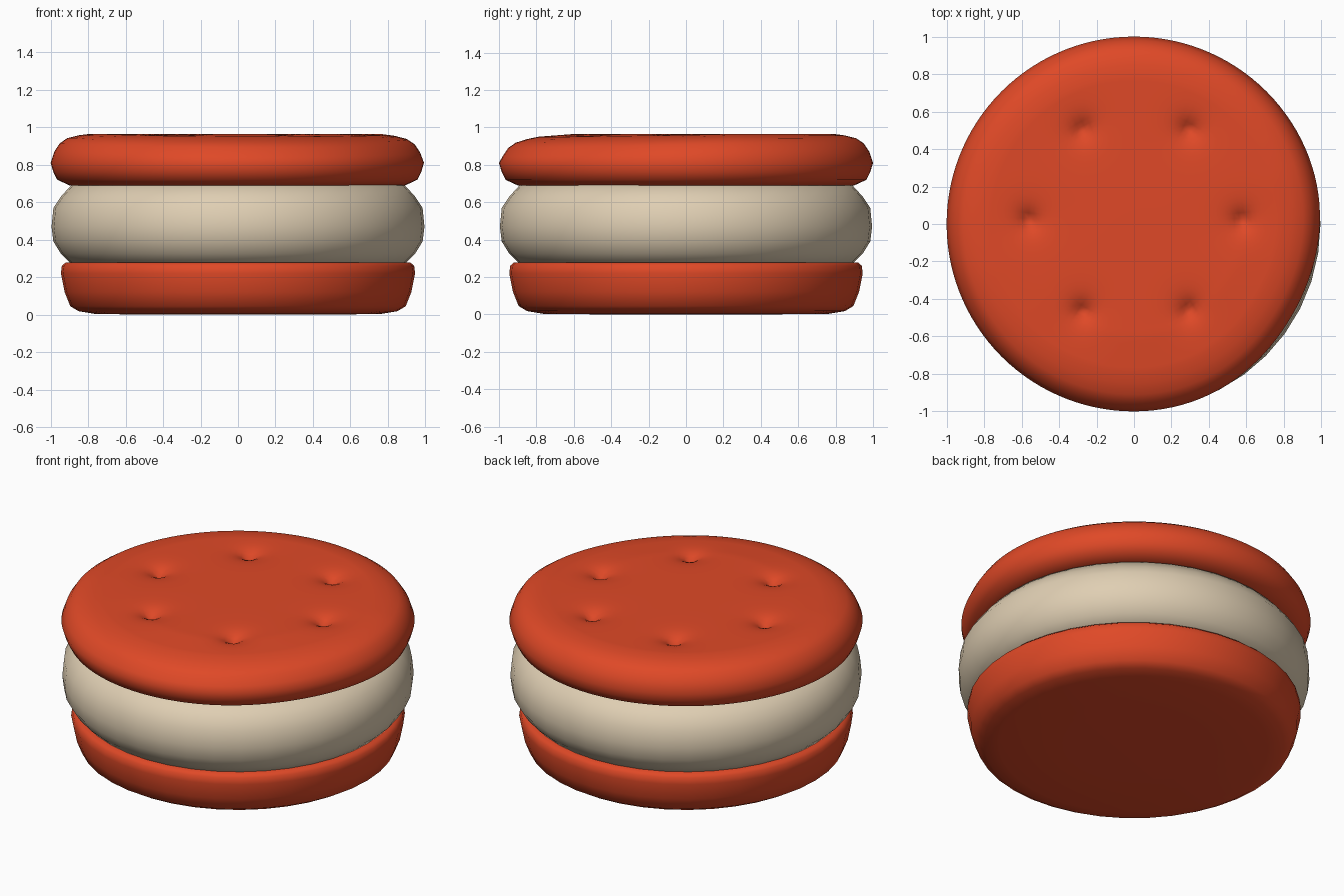
import bpy
import bmesh
from math import cos, sin, pi, exp, hypot, radians

if "Cube" in bpy.data.objects:
    bpy.data.objects.remove(bpy.data.objects["Cube"], do_unlink=True)


def make_material(name, colour):
    mat = bpy.data.materials.new(name)
    mat.use_nodes = True
    mat.diffuse_color = (*colour, 1)
    mat.node_tree.nodes["Principled BSDF"].inputs["Base Color"].default_value = (*colour, 1)
    return mat


def lathe(name, profile, sides, mat, shape=None):
    """Spin (radius, height) points into a closed solid; shape adjusts each point."""
    bm = bmesh.new()

    def vert(r, z, a):
        p = (r * cos(a), r * sin(a), z)
        return bm.verts.new(shape(*p) if shape else p)

    rings = [[vert(r, z, 2 * pi * i / sides) for i in range(sides)] for r, z in profile]
    for low, high in zip(rings, rings[1:]):
        for i in range(sides):
            j = (i + 1) % sides
            bm.faces.new((low[i], low[j], high[j], high[i]))
    bm.faces.new(rings[0][::-1])
    bm.faces.new(rings[-1])
    bmesh.ops.recalc_face_normals(bm, faces=bm.faces)
    mesh = bpy.data.meshes.new(name)
    bm.to_mesh(mesh)
    bm.free()
    mesh.materials.append(mat)
    obj = bpy.data.objects.new(name, mesh)
    bpy.context.collection.objects.link(obj)
    bpy.ops.object.select_all(action="DESELECT")
    obj.select_set(True)
    bpy.context.view_layer.objects.active = obj
    bpy.ops.object.shade_smooth_by_angle(angle=radians(60))
    return obj


red = make_material("red biscuit", (0.74, 0.066, 0.02))
cream = make_material("cream", (0.74, 0.62, 0.45))

# Six pricked holes in a hexagon
holes = [(0.01 + 0.57 * cos(k * pi / 3), 0.02 + 0.56 * sin(k * pi / 3)) for k in range(6)]


def biscuit_top(x, y, z):
    """Press in the holes and let the front rim sag a little."""
    r = hypot(x, y)
    if z > 0.85:
        for hx, hy in holes:
            z -= 0.075 * exp(-hypot(x - hx, y - hy) / 0.05)
        rim = min(1, max(0, (r - 0.6) / 0.3))
        z -= 0.025 * rim * max(0, (0.3 * x - 0.95 * y) / max(r, 0.01))
    # Slight flattening on the front left edge
    facing = max(0, (0.87 * x - 0.5 * y) / max(r, 0.01))
    squeeze = 1 - 0.025 * facing ** 8
    return x * squeeze, y * squeeze, z


# Lower biscuit
lathe("lower_biscuit",
      [(0.4, 0), (0.76, 0.003), (0.85, 0.018), (0.895, 0.045), (0.925, 0.12),
       (0.945, 0.22), (0.94, 0.26), (0.92, 0.278), (0.8, 0.28)],
      40, red)

# Cream filling
lathe("cream_filling",
      [(0.8, 0.26), (0.89, 0.27), (0.945, 0.325), (0.985, 0.39), (0.995, 0.47),
       (0.985, 0.57), (0.945, 0.63), (0.89, 0.69), (0.8, 0.7)],
      40, cream)

# Upper biscuit: edge profile followed by fine rings for the holes
edge = [(0.8, 0.685), (0.9, 0.69), (0.965, 0.72), (0.985, 0.76), (1.0, 0.81),
        (0.98, 0.87), (0.95, 0.915), (0.91, 0.942), (0.85, 0.957)]
flat = [(0.79 - 0.025 * k, 0.965) for k in range(31)]
lathe("upper_biscuit", edge + flat, 120, red, biscuit_top)
